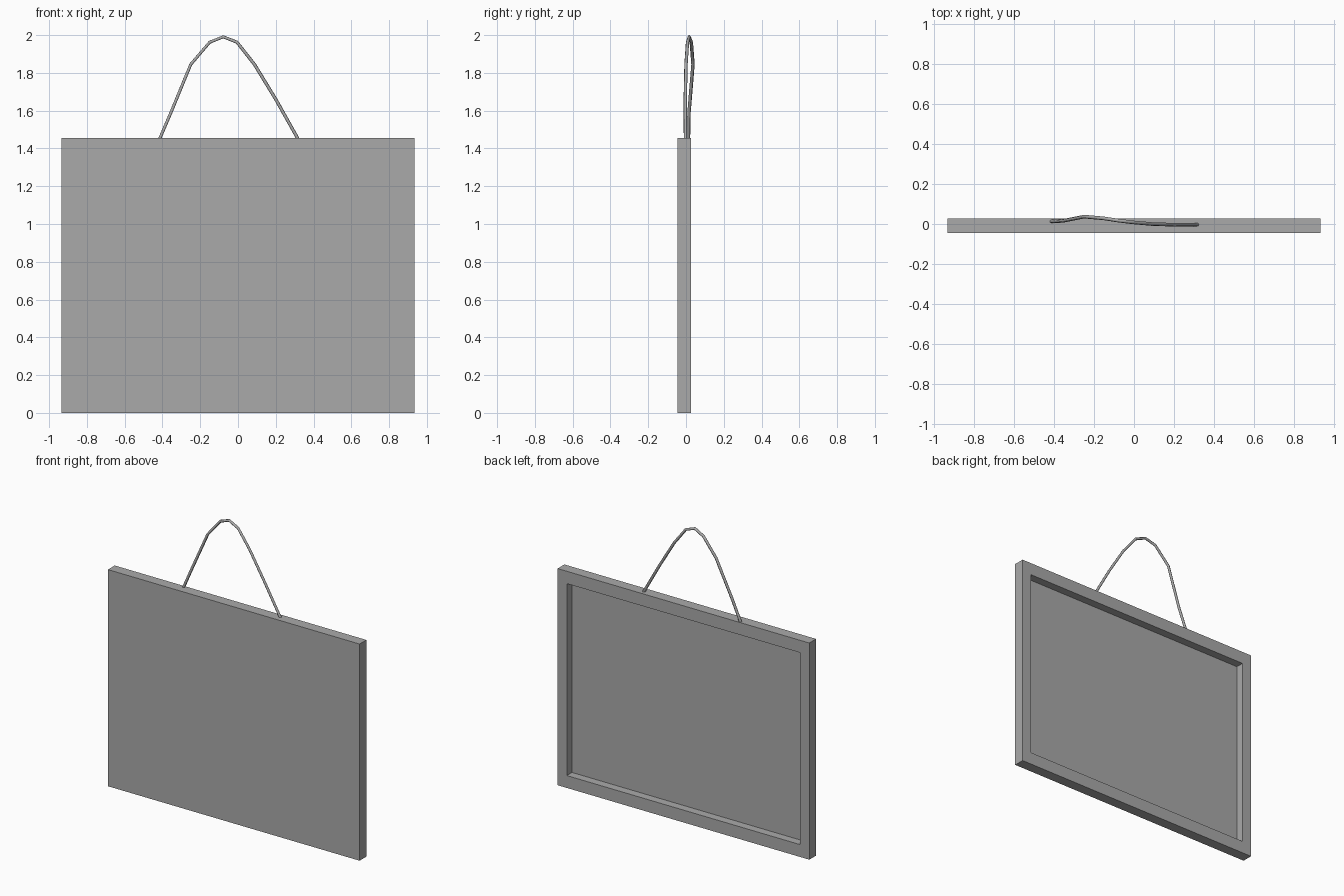
import bpy, bmesh
from mathutils import Vector

cube = bpy.data.objects.get("Cube")
if cube:
    bpy.data.objects.remove(cube, do_unlink=True)

grey = bpy.data.materials.new("plain grey")
grey.use_nodes = True
colour = (0.4, 0.4, 0.4, 1)
grey.diffuse_color = colour
grey.node_tree.nodes["Principled BSDF"].inputs["Base Color"].default_value = colour

WIDTH, HEIGHT = 1.87, 1.455
FRONT, BACK = -0.045, 0.027
SIDE_BORDER, END_BORDER, RECESS = 0.097, 0.083, 0.055


def add_object(name, bm):
    bmesh.ops.recalc_face_normals(bm, faces=bm.faces)
    mesh = bpy.data.meshes.new(name)
    bm.to_mesh(mesh)
    bm.free()
    mesh.materials.append(grey)
    obj = bpy.data.objects.new(name, mesh)
    bpy.context.collection.objects.link(obj)
    return obj


# Sign board: a slab whose back is inset and pushed in as a shallow tray
bm = bmesh.new()
bmesh.ops.create_cube(bm, size=1)
for v in bm.verts:
    v.co = (v.co.x * WIDTH, BACK if v.co.y > 0 else FRONT, (v.co.z + 0.5) * HEIGHT)
bm.normal_update()
back = max(bm.faces, key=lambda f: f.normal.y)
bmesh.ops.inset_region(bm, faces=[back], thickness=SIDE_BORDER)
for v in back.verts:
    v.co.z = END_BORDER if v.co.z < HEIGHT / 2 else HEIGHT - END_BORDER
floor = bmesh.ops.extrude_discrete_faces(bm, faces=[back])["faces"][0]
bmesh.ops.translate(bm, verts=floor.verts, vec=(0, -RECESS, 0))
add_object("sign_board", bm)

# Hanging cord: a thin six-sided tube along a slack loop
path = [(-0.415, 0.013, 1.45), (-0.355, 0.016, 1.59), (-0.25, 0.037, 1.845),
        (-0.15, 0.028, 1.962), (-0.078, 0.017, 1.991), (-0.005, 0.008, 1.962),
        (0.087, 0, 1.845), (0.2, -0.004, 1.66), (0.318, -0.003, 1.45)]
curve = bpy.data.curves.new("hanging_cord", "CURVE")
curve.dimensions = "3D"
curve.bevel_depth = 0.009
curve.bevel_resolution = 1
curve.use_fill_caps = True
spline = curve.splines.new("POLY")
spline.points.add(len(path) - 1)
for point, co in zip(spline.points, path):
    point.co = Vector(co).to_4d()
curve.materials.append(grey)
cord = bpy.data.objects.new("hanging_cord", curve)
bpy.context.collection.objects.link(cord)
